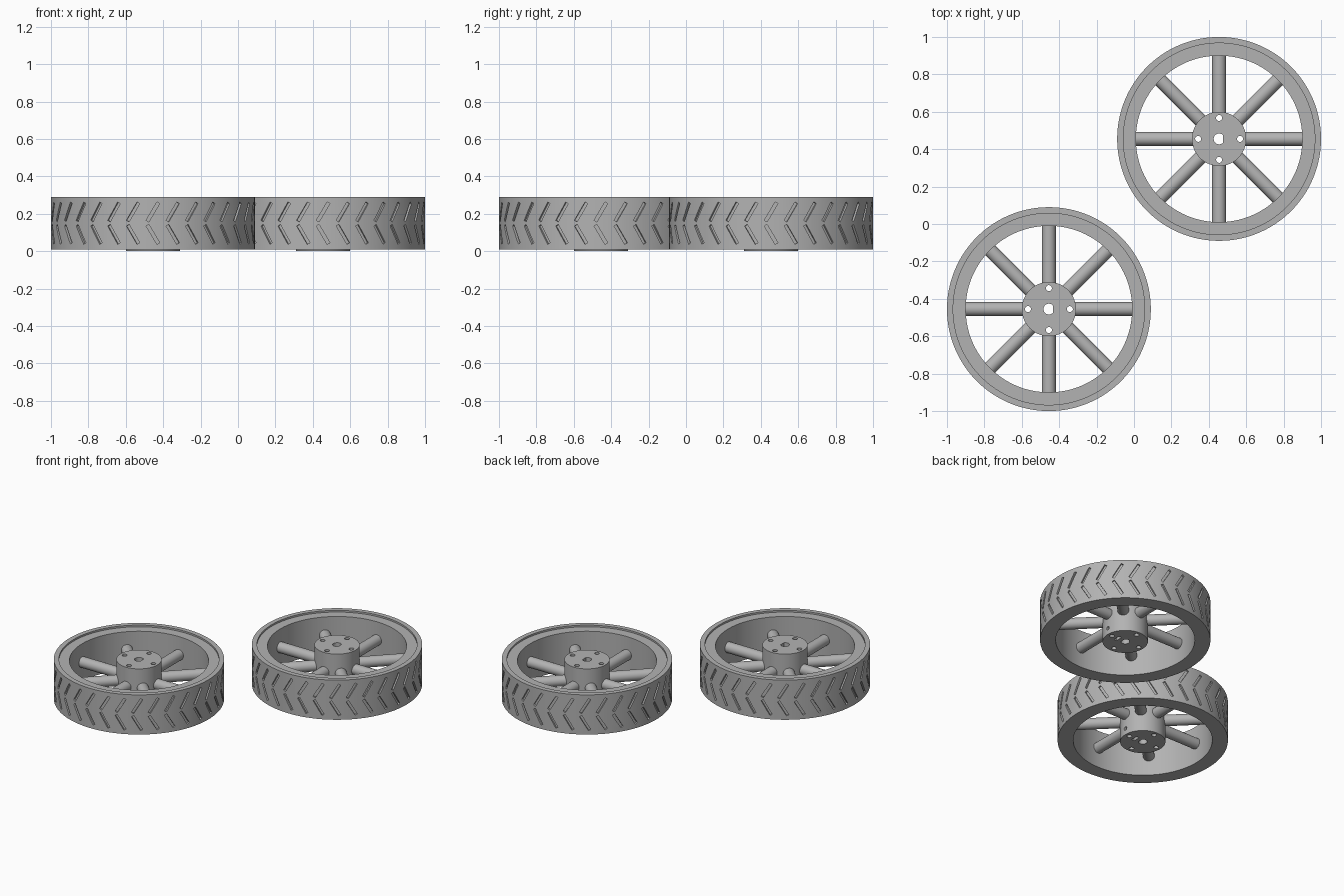
import bpy, bmesh
from math import pi, radians, atan2, hypot
from mathutils import Matrix, Vector

cube = bpy.data.objects.get("Cube")
if cube:
    bpy.data.objects.remove(cube, do_unlink=True)

grey = bpy.data.materials.new("plain_grey")
grey.use_nodes = True
GREY = (0.45, 0.45, 0.45, 1)
grey.diffuse_color = GREY
grey.node_tree.nodes["Principled BSDF"].inputs["Base Color"].default_value = GREY

OUTER, STEP, INNER = 0.545, 0.512, 0.445
BOTTOM, TOP, MID = 0.01, 0.29, 0.15
HUB_R, HUB_TOP = 0.145, 0.287
CENTRES = [Vector((-0.455, -0.455, 0)), Vector((0.455, 0.455, 0))]


def make_object(name, bm):
    bmesh.ops.recalc_face_normals(bm, faces=bm.faces)
    mesh = bpy.data.meshes.new(name)
    bm.to_mesh(mesh)
    bm.free()
    mesh.materials.append(grey)
    ob = bpy.data.objects.new(name, mesh)
    bpy.context.collection.objects.link(ob)
    return ob


def add_rod(bm, radius, start, end, sides=32):
    """Solid cylinder between two points."""
    start, end = Vector(start), Vector(end)
    axis = end - start
    turn = axis.to_track_quat('Z', 'Y').to_matrix().to_4x4()
    return bmesh.ops.create_cone(
        bm, cap_ends=True, segments=sides, radius1=radius, radius2=radius,
        depth=axis.length, matrix=Matrix.Translation((start + end) / 2) @ turn)["verts"]


def rod(name, radius, start, end, sides=32):
    bm = bmesh.new()
    add_rod(bm, radius, start, end, sides)
    return make_object(name, bm)


def add_box(bm, size, matrix):
    bmesh.ops.create_cube(bm, size=1, matrix=matrix @ Matrix.Diagonal((*size, 1)))


def cut(target, cutter):
    """Subtract the cutter from the target, then discard it."""
    cutter.hide_render = True
    mod = target.modifiers.new("cut", 'BOOLEAN')
    mod.operation, mod.solver, mod.object = 'DIFFERENCE', 'EXACT', cutter
    bpy.context.view_layer.update()
    graph = bpy.context.evaluated_depsgraph_get()
    result = bpy.data.meshes.new_from_object(target.evaluated_get(graph))
    target.modifiers.clear()
    target.data = result
    bpy.data.objects.remove(cutter, do_unlink=True)


# Rim and tyre: one stepped ring turned around the axle
bm = bmesh.new()
profile = [(INNER, BOTTOM), (OUTER, BOTTOM), (OUTER, TOP), (STEP, TOP),
           (STEP, TOP - 0.012), (INNER, TOP - 0.012)]
ring = [bm.verts.new((r, 0, z)) for r, z in profile]
edges = [bm.edges.new((v, ring[(i + 1) % len(ring)])) for i, v in enumerate(ring)]
bmesh.ops.spin(bm, geom=ring + edges, cent=(0, 0, 0), axis=(0, 0, 1),
               angle=2 * pi, steps=128, use_duplicate=False)
bmesh.ops.remove_doubles(bm, verts=bm.verts, dist=1e-5)
rim = make_object("rim_and_tyre", bm)

# Chevron tread grooves: two mirrored rows of slanted slots
bm = bmesh.new()
RUN, RISE = 0.058, 0.098
for i in range(32):
    spin = Matrix.Rotation(2 * pi * i / 32, 4, 'Z')
    for side in (1, -1):
        place = Matrix.Translation((OUTER, 0, MID + side * 0.06))
        slant = Matrix.Rotation(-side * atan2(RUN, RISE), 4, 'X')
        add_box(bm, (0.026, 0.017, hypot(RUN, RISE)), spin @ place @ slant)
cut(rim, make_object("groove_cutter", bm))

# Hub with shaft bore, bolt holes, set screw hole and nut slot
hub = rod("hub", HUB_R, (0, 0, 0), (0, 0, HUB_TOP), 64)
bm = bmesh.new()
for v in add_rod(bm, 0.029, (0, 0, -0.1), (0, 0, 0.4)):
    v.co.x = min(v.co.x, 0.022)      # flat of the shaft bore
bmesh.ops.remove_doubles(bm, verts=bm.verts, dist=1e-5)
cut(hub, make_object("bore_cutter", bm))
for i in range(4):
    p = Matrix.Rotation(i * pi / 2, 3, 'Z') @ Vector((0.112, 0, 0))
    cut(hub, rod("bolt_cutter", 0.016, (p.x, p.y, -0.1), (p.x, p.y, 0.4), 24))
cut(hub, rod("screw_cutter", 0.013, (0.005, 0, 0.045), (0.2, 0, 0.045), 24))
bm = bmesh.new()
add_box(bm, (0.022, 0.05, 0.16), Matrix.Translation((0.062, 0, 0)))
cut(hub, make_object("slot_cutter", bm))

# Eight round spokes
bm = bmesh.new()
for i in range(8):
    turn = Matrix.Rotation(i * pi / 4, 3, 'Z')
    add_rod(bm, 0.037, turn @ Vector((0.136, 0, MID)), turn @ Vector((0.455, 0, MID)))
spokes = make_object("spokes", bm)

# Shade the parts, then place both wheels
parts = [rim, hub, spokes]
for ob in bpy.context.view_layer.objects:
    ob.select_set(ob in parts)
bpy.context.view_layer.objects.active = rim
bpy.ops.object.shade_smooth_by_angle(angle=radians(30))
for ob in parts:
    twin = ob.copy()
    bpy.context.collection.objects.link(twin)
    base = ob.name
    ob.name, twin.name = "front_" + base, "back_" + base
    ob.location, twin.location = CENTRES
